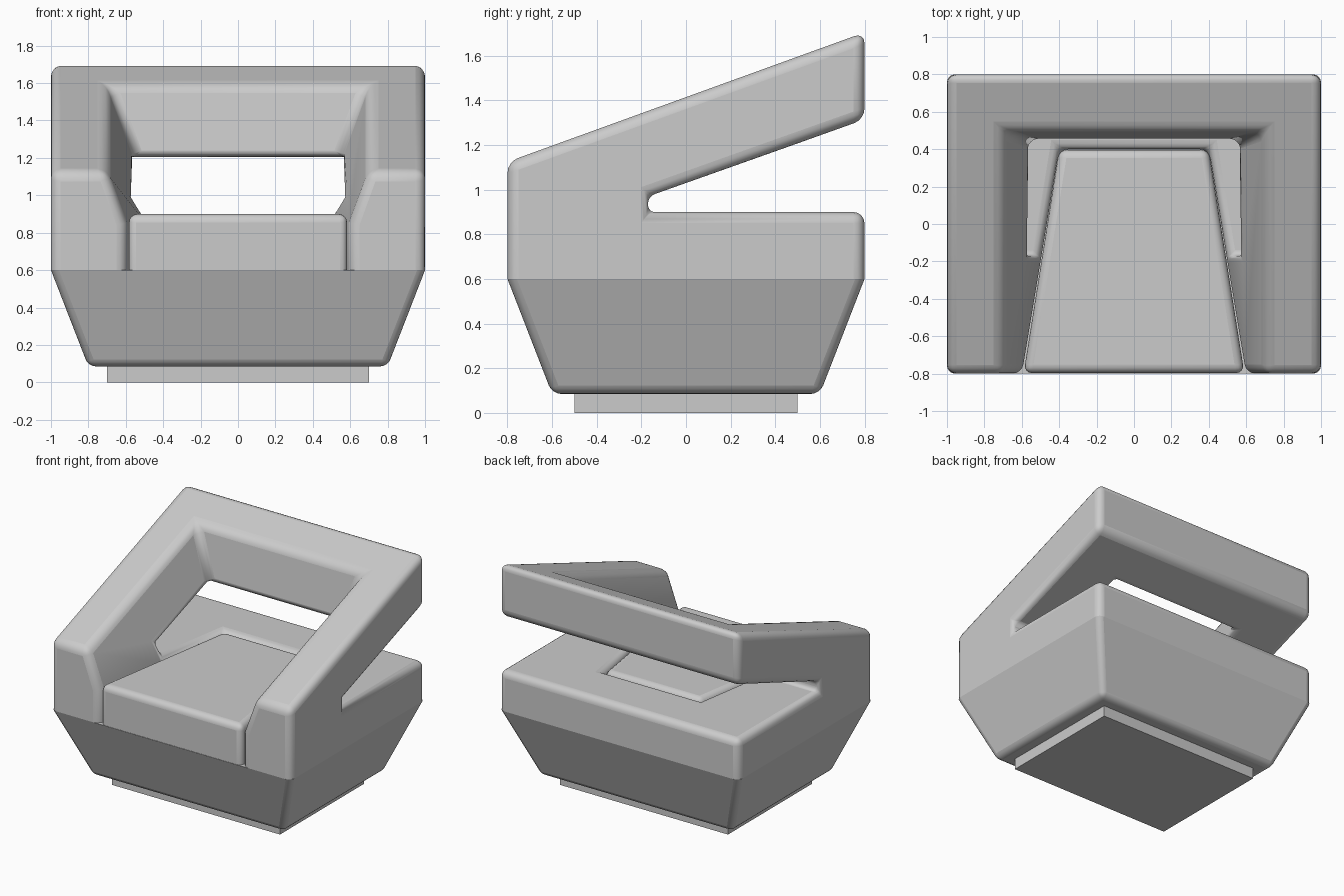
import bpy, bmesh, math

if "Cube" in bpy.data.objects:
    bpy.data.objects.remove(bpy.data.objects["Cube"])


def flip(p):
    return (-p[0], p[1], p[2])


def make(name, half_loops, side_loops=(), width=0.05, flat_z=(), notch_y=None):
    """half_loops are closed by their mirror image, side_loops are copied to both sides."""
    bm = bmesh.new()
    cache = {}

    def face(points):
        for p in points:
            if p not in cache:
                cache[p] = bm.verts.new(p)
        bm.faces.new([cache[p] for p in points])

    for loop in half_loops:
        face(loop + [flip(p) for p in reversed(loop)])
    for loop in side_loops:
        face(loop)
        face([flip(p) for p in reversed(loop)])
    bmesh.ops.recalc_face_normals(bm, faces=bm.faces)

    # Mark the edges to round
    weight = bm.edges.layers.float.new("bevel_weight_edge")
    for e in bm.edges:
        flat = any(all(abs(v.co.z - z) < 1e-4 for v in e.verts) for z in flat_z)
        if flat or e.calc_face_angle(0) < 0.6:
            continue
        notch = notch_y is not None and all(abs(v.co.y - notch_y) < 1e-4 for v in e.verts)
        e[weight] = 0.6 if notch else 1.0

    mesh = bpy.data.meshes.new(name)
    bm.to_mesh(mesh)
    bm.free()
    ob = bpy.data.objects.new(name, mesh)
    bpy.context.collection.objects.link(ob)
    if width:
        bev = ob.modifiers.new("rounding", 'BEVEL')
        bev.limit_method = 'WEIGHT'
        bev.width = width
        bev.segments = 4
        bev.use_clamp_overlap = False
    bpy.ops.object.select_all(action='DESELECT')
    ob.select_set(True)
    bpy.context.view_layer.objects.active = ob
    bpy.ops.object.shade_smooth_by_angle(angle=math.radians(30))
    return ob


def block(name, low, high, **kw):
    """Six-sided block; low and high are (z, front y, front x, back y, back x)."""
    (z0, yf0, xf0, yb0, xb0), (z1, yf1, xf1, yb1, xb1) = low, high
    a, b = (xf0, yf0, z0), (xb0, yb0, z0)
    c, d = (xb1, yb1, z1), (xf1, yf1, z1)
    return make(name, [[a, b], [b, c], [c, d], [d, a]], [[a, b, c, d]], **kw)


# Plinth, tapered base and wedge-shaped seat cushion
block("plinth", (0, -0.5, 0.7, 0.5, 0.7), (0.1, -0.5, 0.7, 0.5, 0.7), width=0)
block("base", (0.085, -0.6, 0.8, 0.6, 0.8), (0.6, -0.8, 1.0, 0.8, 1.0),
      width=0.04, flat_z=(0.6,))
block("seat_cushion", (0.6, -0.797, 0.59, 0.398, 0.4), (0.9, -0.797, 0.59, 0.398, 0.4),
      width=0.045, flat_z=(0.6,))

# Shell: outer side profile (y, z)
N = -0.17
outer = [(1.0, y, z) for y, z in ((-0.8, 0.6), (-0.8, 1.125), (0.8, 1.705), (0.8, 1.315),
                                  (N, 0.97), (N, 0.9), (0.8, 0.9), (0.8, 0.6))]
o0, o1, o2, o3, o4, o5, o6, o7 = outer
# Shell: inner corners of the sloping frame and of the seat recess
top_front, top_back = (0.7, -0.8, 1.125), (0.7, 0.5, 1.596)
low_back, low_notch = (0.55, 0.45, 1.19), (0.55, N, 0.97)
floor_notch = (0.495, N, 0.9)
arm_mid, arm_foot = (0.6, -0.8, 0.85), (0.6, -0.8, 0.6)
rec_top, rec_foot = (0.4, 0.4, 0.9), (0.4, 0.4, 0.6)

make("shell",
     [[o2, o1, top_front, top_back],        # sloping top
      [o2, o3],                             # frame back
      [o3, o4, low_notch, low_back],        # frame underside
      [top_back, low_back],                 # backrest inner face
      [o6, o5, floor_notch, rec_top],       # rear deck
      [o6, o7], [rec_top, rec_foot],        # deck back, recess back
      [o7, o0, arm_foot, rec_foot]],        # underside
     [outer,                                # outer sides
      [o0, o1, top_front, arm_mid, arm_foot],
      [top_front, top_back, low_back, low_notch, floor_notch, arm_mid],
      [o4, o5, floor_notch, low_notch],
      [arm_foot, arm_mid, floor_notch, rec_top, rec_foot]],
     width=0.05, flat_z=(0.6,), notch_y=N)
